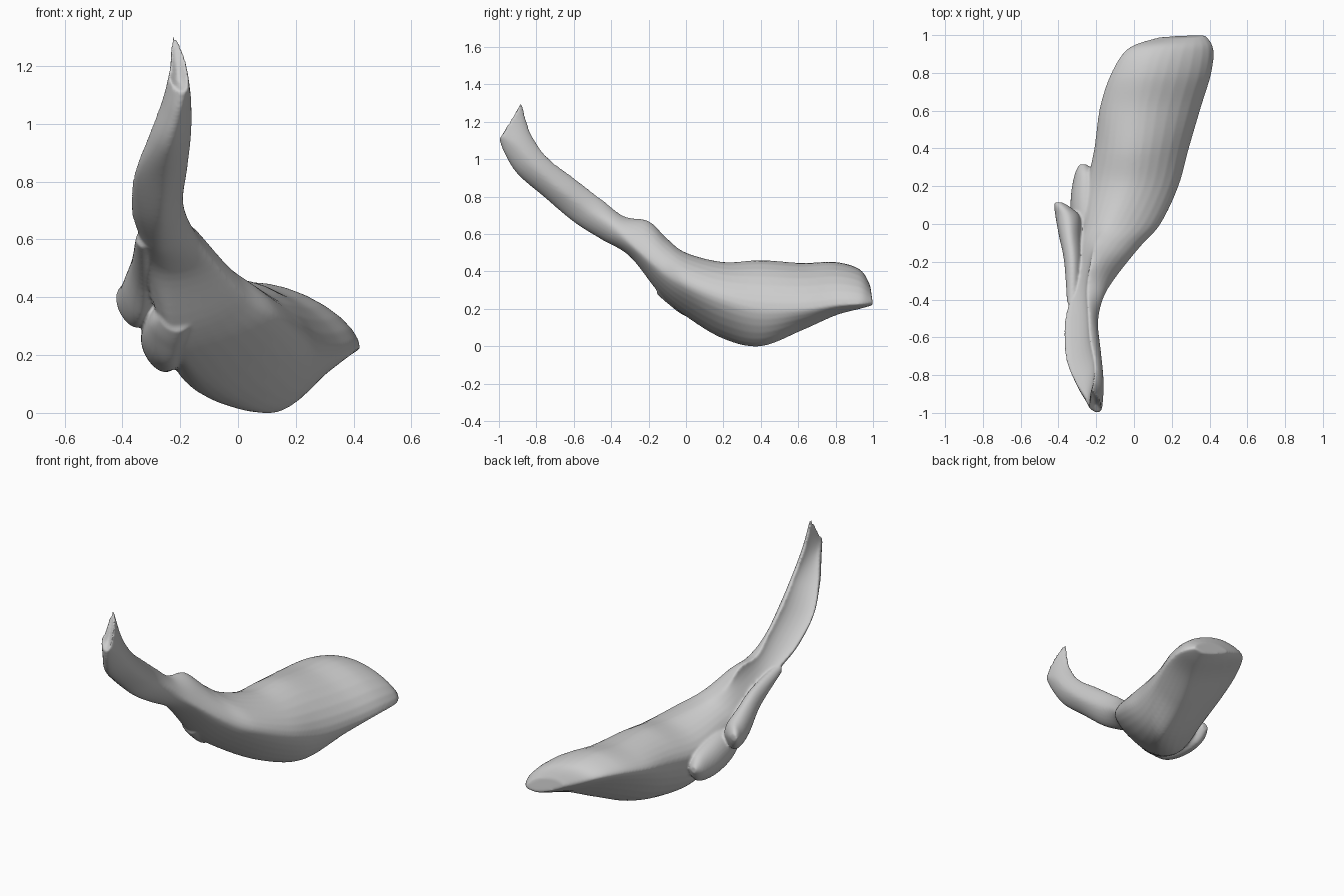
import bpy, bmesh
from mathutils import Vector

if "Cube" in bpy.data.objects:
    bpy.data.objects.remove(bpy.data.objects["Cube"])

# Sections: y at bottom, y at top, then (x, z) of left, top, right, bottom extremes
TAIL = [
    (-1.0, -.88, -.24, 1.17, -.23, 1.31, -.17, 1.13, -.19, 1.11),
    (-.97, -.83, -.265, 1.08, -.215, 1.14, -.162, 1.08, -.21, 1.03),
    (-.90, -.74, -.31, .96, -.21, 1.01, -.162, .97, -.24, .92),
    (-.76, -.60, -.36, .83, -.235, .90, -.175, .85, -.26, .80),
    (-.60, -.45, -.37, .71, -.245, .785, -.19, .73, -.27, .665),
    (-.45, -.33, -.345, .62, -.25, .695, -.16, .64, -.27, .57),
    (-.30, -.20, -.335, .53, -.23, .67, -.09, .53, -.24, .48),
]
BODY = [
    (-.14, -.10, -.30, .43, -.20, .575, .03, .40, -.22, .28),
    (0, 0, -.27, .36, -.12, .50, .14, .33, -.16, .16),
    (.2, .2, -.25, .30, -.03, .45, .235, .25, -.02, .04),
    (.4, .4, -.21, .31, .0, .46, .29, .20, .12, .0),
    (.62, .62, -.18, .345, .02, .445, .355, .20, .18, .085),
    (.8, .8, -.12, .37, .06, .45, .41, .22, .25, .165),
    (.93, .93, -.03, .365, .11, .41, .42, .225, .30, .20),
    (1.0, .985, .13, .305, .20, .325, .38, .23, .32, .22),
]
# Fullness of the lower left side of each body section
LOWER_LEFT = [.5, .7, .8, .5, .3, .2, .2, .2]
# Folds on the left side: y, x, z, half width, half height
UPPER_FOLD = [(-.42, -.325, .6, .03, .03), (-.2, -.325, .505, .045, .07),
              (-.06, -.34, .42, .058, .1), (.04, -.352, .385, .064, .09),
              (.09, -.38, .395, .042, .055), (.115, -.4, .405, .02, .02)]
LOWER_FOLD = [(-.155, -.21, .33, .06, .05), (-.1, -.22, .31, .085, .08),
              (0, -.235, .275, .095, .115), (.14, -.25, .25, .085, .11),
              (.26, -.255, .24, .06, .08), (.315, -.27, .25, .02, .02)]


def conic(p, c, q, w, n=8):
    """Arc from p to q bending towards corner c."""
    for i in range(n):
        t = i / n
        a, b, d = (1 - t) ** 2, 2 * w * t * (1 - t), t * t
        yield (p * a + c * b + q * d) / (a + b + d)


def ring(row, w, hollow=False, low=.5):
    """Closed section through four extremes; hollow bends the upper left arc inwards."""
    yb, yt = row[:2]
    l, t, r, b = [Vector(row[i:i + 2]) for i in (2, 4, 6, 8)]
    corner = Vector((t.x, l.y)) if hollow else Vector((l.x, t.y))
    arcs = ((l, corner, t, w),
            (t, Vector((r.x, t.y)), r, .5),
            (r, Vector((r.x, b.y)), b, .4),
            (b, Vector((l.x, b.y)), l, low))
    pts = [p for a in arcs for p in conic(*a)]
    return [Vector((p.x, yb + (yt - yb) * (p.y - b.y) / (t.y - b.y), p.y)) for p in pts]


def spline(a, b, c, d, t):
    return .5 * (2 * b + (c - a) * t + (2 * a - 5 * b + 4 * c - d) * t * t
                 + (3 * b - a - 3 * c + d) * t ** 3)


def loft(bm, rings, dent=None, steps=7):
    """Smooth skin through the rings, closed with a fan at both ends."""
    last = len(rings) - 1
    full = []
    for i in range(last):
        four = [rings[max(0, min(last, i + k))] for k in (-1, 0, 1, 2)]
        for s in range(steps):
            full.append([spline(*p, s / steps) for p in zip(*four)])
    full.append(rings[-1])
    vs = [[bm.verts.new(p) for p in r] for r in full]
    n = len(vs[0])
    for a, b in zip(vs, vs[1:]):
        for j in range(n):
            bm.faces.new((a[j], a[(j + 1) % n], b[(j + 1) % n], b[j]))
    for r, off in ((vs[0], dent), (vs[-1], None)):
        mid = sum((v.co for v in r), Vector()) / n + (off or Vector())
        c = bm.verts.new(mid)
        for j in range(n):
            bm.faces.new((r[j], r[(j + 1) % n], c))


def fold(bm, rows):
    loft(bm, [ring((y, y, x - w, z, x, z + h, x + w, z, x, z - h), .7)
              for y, x, z, w, h in rows])


# Main belly with grooved tail, plus the folds
bm = bmesh.new()
loft(bm, [ring(r, .4 if i else .2, True) for i, r in enumerate(TAIL)]
     + [ring(r, .1 if i == 0 else .5, False, LOWER_LEFT[i]) for i, r in enumerate(BODY)],
     dent=Vector((.0, .015, -.03)))
fold(bm, UPPER_FOLD)
fold(bm, LOWER_FOLD)
bmesh.ops.recalc_face_normals(bm, faces=bm.faces)
mesh = bpy.data.meshes.new("muscle")
bm.to_mesh(mesh)
bm.free()
obj = bpy.data.objects.new("muscle", mesh)
bpy.context.collection.objects.link(obj)

# Single grey colour
grey = bpy.data.materials.new("light grey")
grey.diffuse_color = (.6, .6, .6, 1)
grey.use_nodes = True
grey.node_tree.nodes["Principled BSDF"].inputs["Base Color"].default_value = grey.diffuse_color
mesh.materials.append(grey)

# Fuse the parts into one smooth skin
fuse = obj.modifiers.new("fuse", 'REMESH')
fuse.mode = 'VOXEL'
fuse.voxel_size = .007
fuse.use_smooth_shade = True
soft = obj.modifiers.new("soften", 'SMOOTH')
soft.factor = .5
soft.iterations = 8
